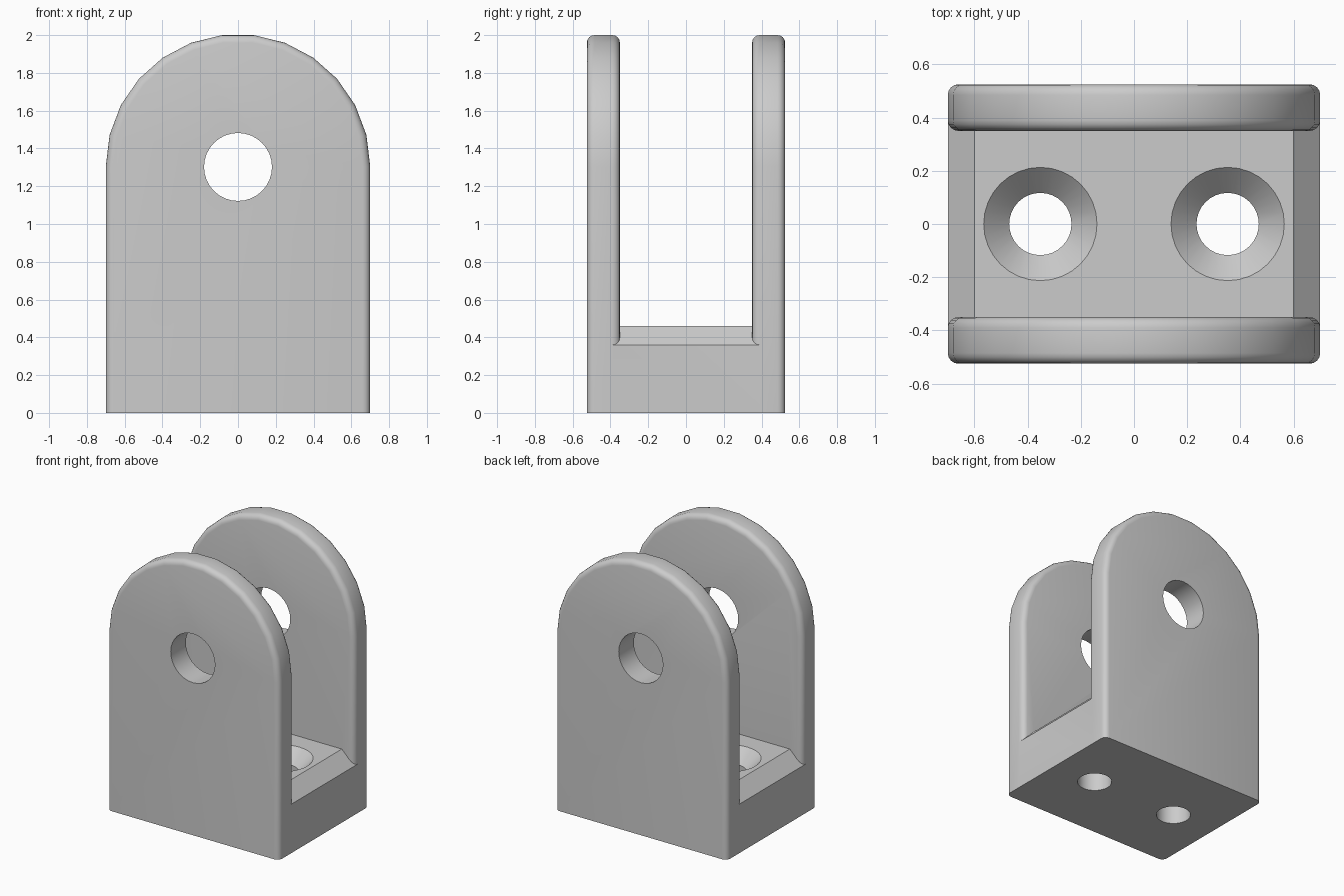
import bpy, bmesh
from math import sin, cos, pi, radians

cube = bpy.data.objects.get("Cube")
if cube:
    bpy.data.objects.remove(cube, do_unlink=True)

HALF_W, ARCH_Z, ARCH_STEPS = 0.7, 1.305, 13
INNER_Y, OUTER_Y, ROUND = 0.35, 0.525, 0.04
FLOOR_Z, CHAMFER = 0.46, 0.1

grey = bpy.data.materials.new("plain grey")
grey.use_nodes = True
grey.diffuse_color = (0.6, 0.6, 0.6, 1)
grey.node_tree.nodes["Principled BSDF"].inputs["Base Color"].default_value = (0.6, 0.6, 0.6, 1)


def finish(bm, name):
    bmesh.ops.recalc_face_normals(bm, faces=bm.faces)
    mesh = bpy.data.meshes.new(name)
    bm.to_mesh(mesh)
    bm.free()
    mesh.materials.append(grey)
    obj = bpy.data.objects.new(name, mesh)
    bpy.context.collection.objects.link(obj)
    return obj


def extrude(profile, y0, y1):
    """Extrude an x-z outline along y."""
    bm = bmesh.new()
    face = bm.faces.new([bm.verts.new((x, y0, z)) for x, z in profile])
    new = bmesh.ops.extrude_face_region(bm, geom=[face])["geom"]
    verts = [v for v in new if isinstance(v, bmesh.types.BMVert)]
    bmesh.ops.translate(bm, verts=verts, vec=(0, y1 - y0, 0))
    return bm


def lathe(profile, x, name, steps=32):
    """Closed turned solid around a vertical axis."""
    bm = bmesh.new()
    rings = [[bm.verts.new((x + r * cos(2 * pi * i / steps), r * sin(2 * pi * i / steps), z))
              for i in range(steps)] for r, z in profile]
    for a, b in zip(rings, rings[1:]):
        for i in range(steps):
            j = (i + 1) % steps
            bm.faces.new((a[i], a[j], b[j], b[i]))
    bm.faces.new(rings[0])
    bm.faces.new(rings[-1])
    return finish(bm, name)


def combine(target, tool, operation):
    mod = target.modifiers.new(operation, 'BOOLEAN')
    mod.operation, mod.object, mod.solver = operation, tool, 'EXACT'
    bpy.context.view_layer.objects.active = target
    bpy.ops.object.modifier_apply(modifier=mod.name)
    bpy.data.objects.remove(tool, do_unlink=True)


# Arched side plate with rounded rims and a sharp bottom
arch = [(HALF_W * cos(pi * i / ARCH_STEPS), ARCH_Z + HALF_W * sin(pi * i / ARCH_STEPS))
        for i in range(ARCH_STEPS + 1)]
outline = [(HALF_W, 0)] + arch + [(-HALF_W, 0)]


def side_plate(name, y0, y1):
    bm = extrude(outline, y0, y1)
    rims = [e for e in bm.edges
            if abs(e.verts[0].co.y - e.verts[1].co.y) < 1e-4
            and max(v.co.z for v in e.verts) > 0.01]
    bmesh.ops.bevel(bm, geom=rims, offset=ROUND, segments=4, profile=0.5,
                    affect='EDGES', clamp_overlap=True)
    return finish(bm, name)


# Floor block with chamfered ends
low, top_x = FLOOR_Z - CHAMFER, HALF_W - CHAMFER
block = [(-HALF_W, 0), (HALF_W, 0), (HALF_W, low), (top_x, FLOOR_Z),
         (-top_x, FLOOR_Z), (-HALF_W, low)]
reach = INNER_Y + ROUND
bracket = finish(extrude(block, -reach, reach), "clevis_bracket")

combine(bracket, side_plate("front_plate", -OUTER_Y, -INNER_Y), 'UNION')
combine(bracket, side_plate("back_plate", INNER_Y, OUTER_Y), 'UNION')

# Pin hole through both plates
pin = [(0.18 * cos(2 * pi * i / 32), 1.302 + 0.18 * sin(2 * pi * i / 32)) for i in range(32)]
combine(bracket, finish(extrude(pin, -1, 1), "pin_hole_cutter"), 'DIFFERENCE')

# Countersunk screw holes in the floor
screw = [(0.117, -0.1), (0.117, FLOOR_Z - 0.096), (0.213, FLOOR_Z), (0.213, FLOOR_Z + 0.1)]
for x in (-0.352, 0.352):
    combine(bracket, lathe(screw, x, "screw_hole_cutter"), 'DIFFERENCE')

# Smooth the curved faces, keep the cut edges sharp
bpy.ops.object.select_all(action='DESELECT')
bracket.select_set(True)
bpy.context.view_layer.objects.active = bracket
bpy.ops.object.shade_smooth_by_angle(angle=radians(32))
